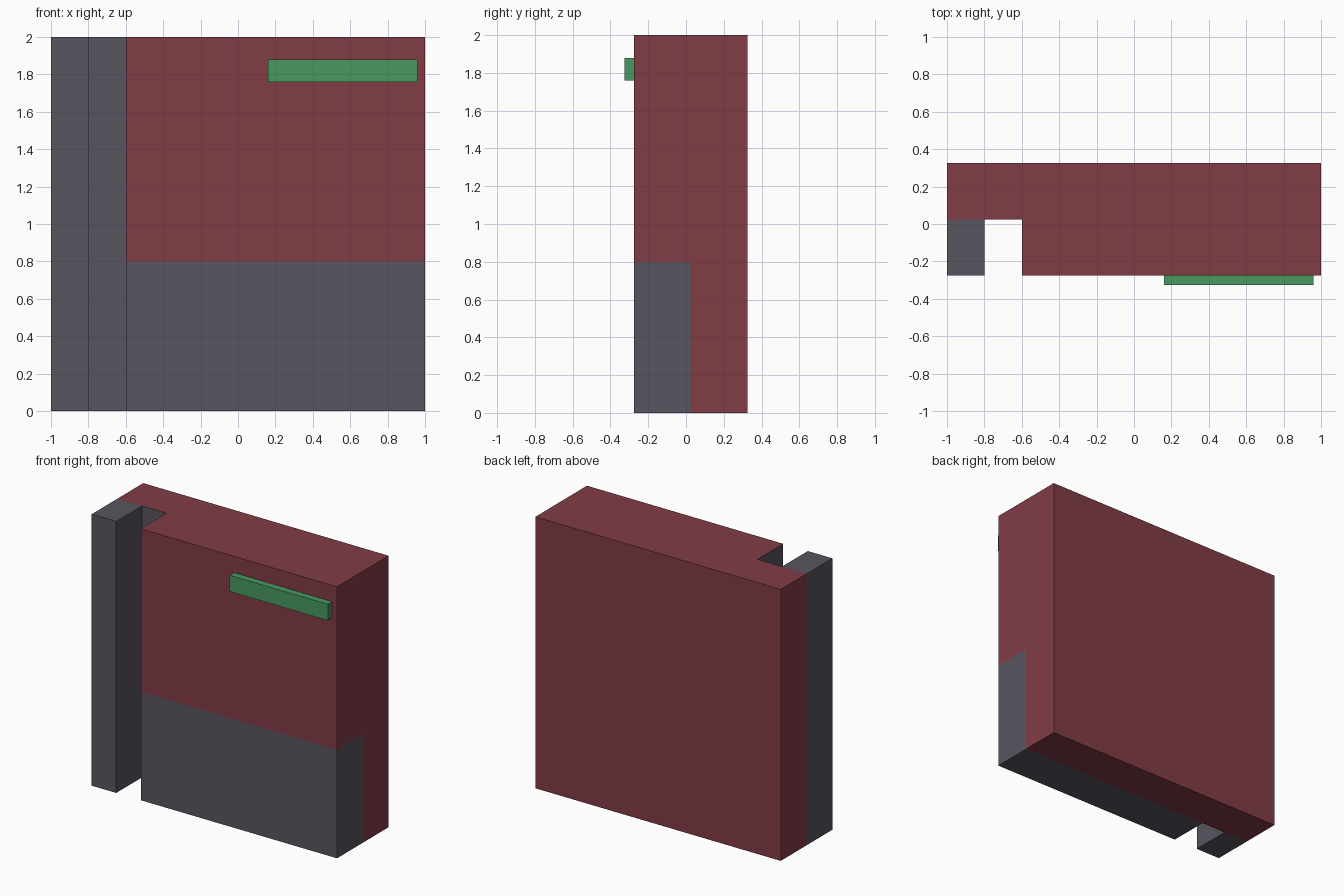
import bpy, bmesh
from mathutils import Vector

if "Cube" in bpy.data.objects:
    bpy.data.objects.remove(bpy.data.objects["Cube"])


def material(name, rgb):
    m = bpy.data.materials.new(name)
    m.diffuse_color = (*rgb, 1)
    m.use_nodes = True
    m.node_tree.nodes["Principled BSDF"].inputs["Base Color"].default_value = m.diffuse_color
    return m


RED = material("dark_red", (0.22, 0.045, 0.06))
GREY = material("slate_grey", (0.10, 0.09, 0.115))
GREEN = material("green", (0.065, 0.32, 0.12))


def box(name, x, y, z, mat, inner=None, inner_dir=None):
    """Box from axis ranges; the face pointing along inner_dir takes the inner material."""
    bm = bmesh.new()
    bmesh.ops.create_cube(bm, size=1)
    for v in bm.verts:
        v.co = [(a + b) / 2 + c * (b - a) for c, (a, b) in zip(v.co, (x, y, z))]
    bm.normal_update()
    if inner:
        for f in bm.faces:
            if f.normal.dot(Vector(inner_dir)) > 0.9:
                f.material_index = 1
    mesh = bpy.data.meshes.new(name)
    bm.to_mesh(mesh)
    bm.free()
    mesh.materials.append(mat)
    if inner:
        mesh.materials.append(inner)
    ob = bpy.data.objects.new(name, mesh)
    bpy.context.collection.objects.link(ob)
    return ob


FRONT = (-0.275, 0.025)

# Rear slab, with a grey face at the back of the slot
box("back_panel", (-1, 1), (0.025, 0.325), (0, 2), RED, GREY, (0, -1, 0))
# Front blocks right of the slot
box("upper_front", (-0.6, 1), FRONT, (0.8, 2), RED, GREY, (-1, 0, 0))
box("lower_front", (-0.6, 1), FRONT, (0, 0.8), GREY)
# Full-height post left of the slot
box("side_post", (-1, -0.8), FRONT, (0, 2), GREY)
# Raised strip on the front
box("front_strip", (0.16, 0.96), (-0.325, -0.275), (1.76, 1.88), GREEN)
